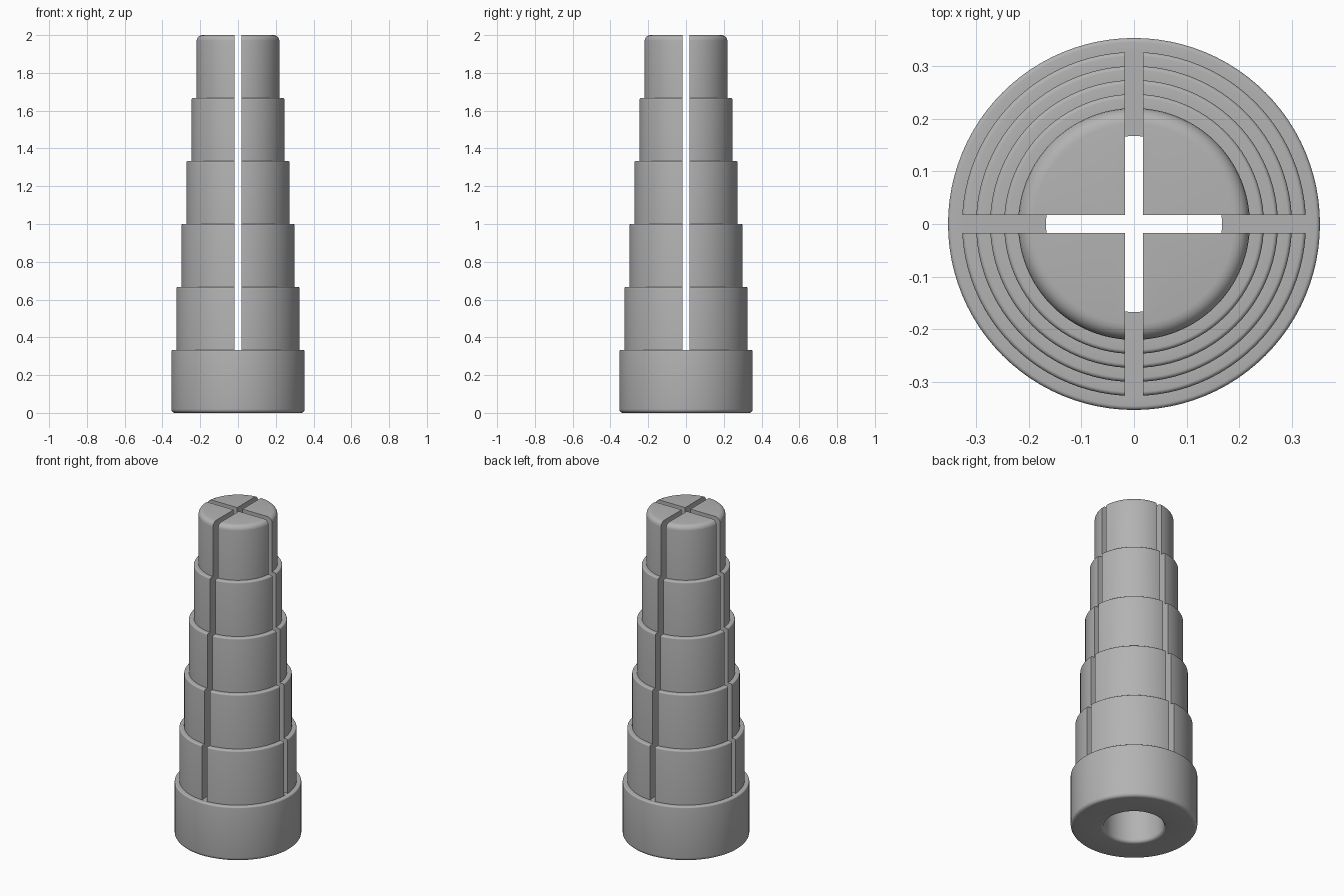
import bpy, bmesh
from math import cos, sin, pi, tau
from mathutils import Vector

cube = bpy.data.objects.get("Cube")
if cube:
    bpy.data.objects.remove(cube, do_unlink=True)

STEPS = 6
PITCH = 2 / STEPS
BASE_R, TOP_R = 0.353, 0.22
BORE_R, CAP = 0.167, 0.06
SLOT = 0.035
SIDES = 96

steel = bpy.data.materials.new("plain_grey")
steel.use_nodes = True
grey = (0.45, 0.45, 0.45, 1)
steel.diffuse_color = grey
steel.node_tree.nodes["Principled BSDF"].inputs["Base Color"].default_value = grey


def arc(cx, cz, r, start, end, n=5):
    """Points of a rounded corner in the r-z plane."""
    angles = [start + (end - start) * i / n for i in range(n + 1)]
    return [(cx + r * cos(a), cz + r * sin(a)) for a in angles]


def box(name, size, centre):
    bpy.ops.mesh.primitive_cube_add(size=1, location=centre)
    ob = bpy.context.object
    ob.name = name
    ob.scale = size
    ob.hide_render = True
    return ob


# Half section: closed bore, rounded foot, then the stepped outside
f = 0.02
profile = [(0, 2 - CAP), (BORE_R, 2 - CAP)]
profile += arc(BORE_R + f, f, f, pi, 1.5 * pi)
profile += arc(BASE_R - f, f, f, -pi / 2, 0)
for i in range(STEPS):
    r = BASE_R + (TOP_R - BASE_R) * i / (STEPS - 1)
    top = PITCH * (i + 1)
    if i:
        profile.append((r, top - PITCH))
    f = 0.03 if i == STEPS - 1 else 0.008
    profile += arc(r - f, top - f, f, 0, pi / 2)
profile.append((0, 2))

# Turn the section into the body
bm = bmesh.new()
verts = [bm.verts.new((r, 0, z)) for r, z in profile]
edges = [bm.edges.new(pair) for pair in zip(verts, verts[1:])]
bmesh.ops.spin(bm, geom=verts + edges, cent=(0, 0, 0), axis=(0, 0, 1),
               angle=tau, steps=SIDES, use_duplicate=False)
bmesh.ops.remove_doubles(bm, verts=bm.verts, dist=0.0001)
bmesh.ops.recalc_face_normals(bm, faces=bm.faces)
mesh = bpy.data.meshes.new("stepped_sleeve")
bm.to_mesh(mesh)
bm.free()
mesh.materials.append(steel)
sleeve = bpy.data.objects.new("stepped_sleeve", mesh)
bpy.context.collection.objects.link(sleeve)

# Crossed slots running from the top down to the foot ring
floor = PITCH + 0.0005
centre = Vector((0, 0, floor + 1))
cutters = [box("slot_cutter_x", (1, SLOT, 2), centre),
           box("slot_cutter_y", (SLOT, 1, 2), centre)]
bpy.ops.object.select_all(action='DESELECT')
sleeve.select_set(True)
bpy.context.view_layer.objects.active = sleeve
for cutter in cutters:
    mod = sleeve.modifiers.new(cutter.name, 'BOOLEAN')
    mod.operation = 'DIFFERENCE'
    mod.solver = 'EXACT'
    mod.object = cutter
    bpy.ops.object.modifier_apply(modifier=mod.name)
for cutter in cutters:
    bpy.data.objects.remove(cutter, do_unlink=True)

bpy.ops.object.shade_smooth_by_angle(angle=pi / 6)
